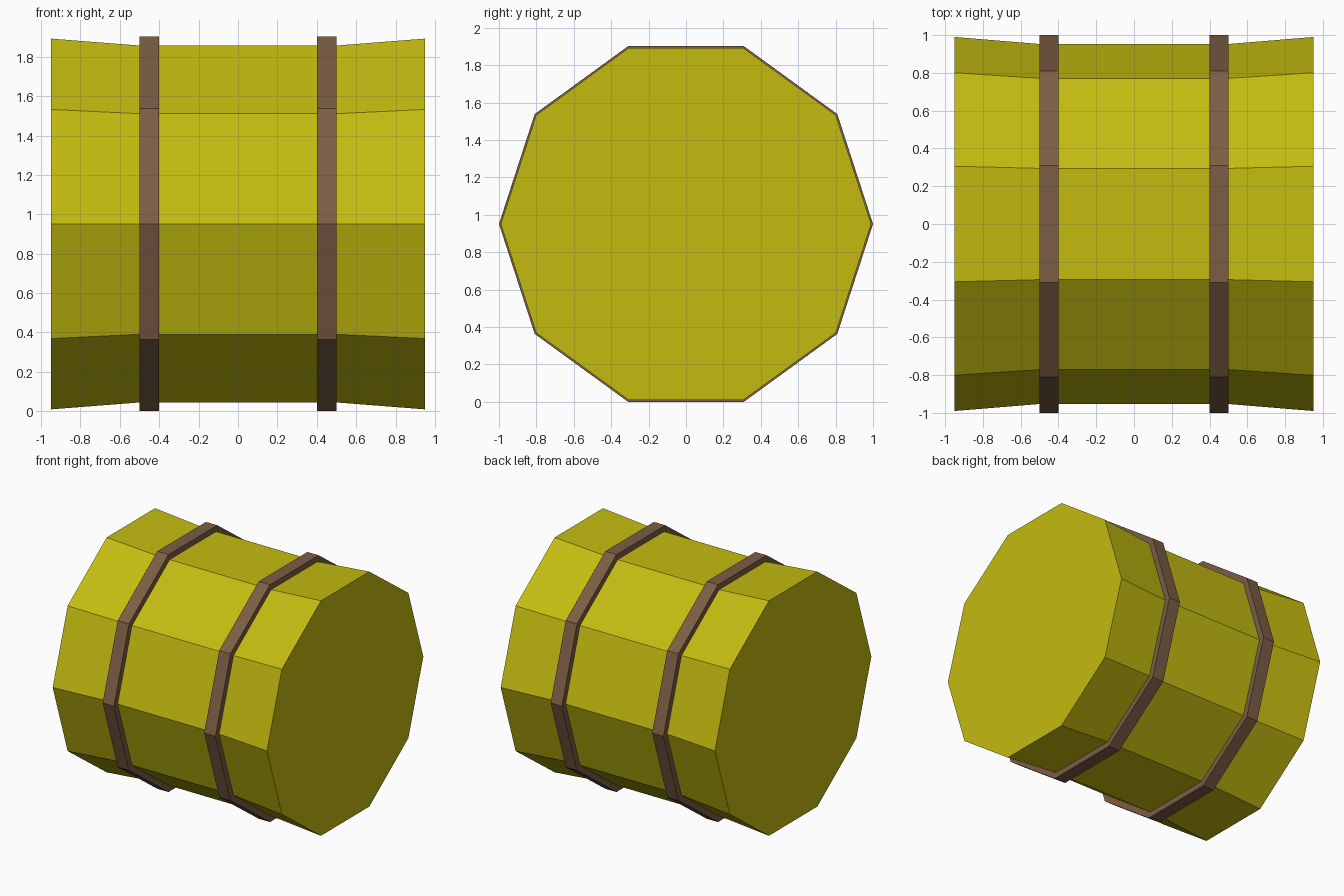
import bpy, bmesh
from math import sin, cos, pi

if "Cube" in bpy.data.objects:
    bpy.data.objects.remove(bpy.data.objects["Cube"])

SIDES = 10
AXIS_Z = sin(2 * pi / 5)  # lowest flat of the unit decagon rests on the floor


def material(name, rgb):
    m = bpy.data.materials.new(name)
    m.diffuse_color = (*rgb, 1)
    m.use_nodes = True
    m.node_tree.nodes["Principled BSDF"].inputs["Base Color"].default_value = m.diffuse_color
    return m


def lathe(name, profile, mat, closed=False):
    """Sweep (x, radius) points round the x axis; an open profile gets end caps."""
    bm = bmesh.new()
    rings = [[bm.verts.new((x, r * cos(2 * pi * i / SIDES),
                            AXIS_Z + r * sin(2 * pi * i / SIDES)))
              for i in range(SIDES)] for x, r in profile]
    pairs = list(zip(rings, rings[1:]))
    if closed:
        pairs.append((rings[-1], rings[0]))
    else:
        bm.faces.new(rings[0])
        bm.faces.new(rings[-1])
    for a, b in pairs:
        for i in range(SIDES):
            j = (i + 1) % SIDES
            bm.faces.new((a[i], a[j], b[j], b[i]))
    bmesh.ops.recalc_face_normals(bm, faces=bm.faces)
    mesh = bpy.data.meshes.new(name)
    bm.to_mesh(mesh)
    bm.free()
    mesh.materials.append(mat)
    ob = bpy.data.objects.new(name, mesh)
    bpy.context.collection.objects.link(ob)
    return ob


yellow = material("yellow", (0.55, 0.5, 0.005))
brown = material("brown", (0.2, 0.11, 0.058))

# Barrel body: straight waist, ends flaring outward
lathe("barrel_body", [(-0.95, 0.99), (-0.5, 0.953), (0.5, 0.953), (0.95, 0.99)], yellow)

# Two raised bands
for side, x in (("left", -0.45), ("right", 0.45)):
    lathe("band_" + side, [(x - 0.05, 0.953), (x - 0.05, 1), (x + 0.05, 1),
                           (x + 0.05, 0.953)], brown, closed=True)
